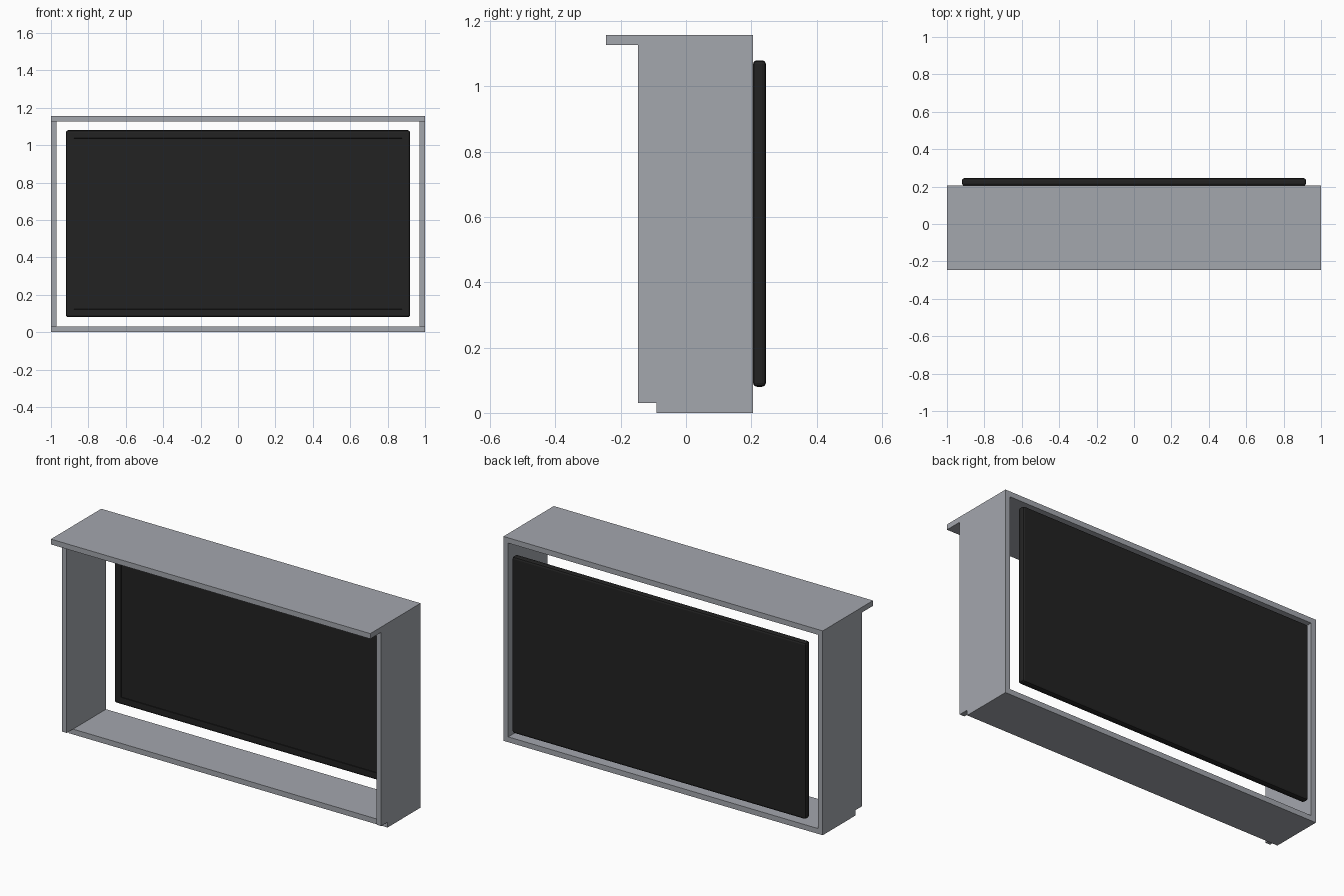
import bpy
import bmesh

cube = bpy.data.objects.get("Cube")
if cube:
    bpy.data.objects.remove(cube, do_unlink=True)


def material(name, color):
    m = bpy.data.materials.new(name)
    m.use_nodes = True
    m.diffuse_color = color
    bsdf = next(n for n in m.node_tree.nodes if n.type == 'BSDF_PRINCIPLED')
    bsdf.inputs["Base Color"].default_value = color
    bsdf.inputs["Roughness"].default_value = 0.6
    return m


grey = material("cabinet grey", (0.37, 0.385, 0.42, 1))
black = material("screen black", (0.016, 0.016, 0.016, 1))


def box(name, lo, hi, mat, edit=None):
    """Box between two corners, with an optional bmesh edit."""
    mesh = bpy.data.meshes.new(name)
    bm = bmesh.new()
    bmesh.ops.create_cube(bm, size=1)
    for v in bm.verts:
        for i in range(3):
            v.co[i] = lo[i] if v.co[i] < 0 else hi[i]
    if edit:
        edit(bm)
    bm.to_mesh(mesh)
    bm.free()
    mesh.materials.append(mat)
    obj = bpy.data.objects.new(name, mesh)
    bpy.context.collection.objects.link(obj)
    return obj


# Cabinet: overhanging top, set-back bottom and two side walls
T, BACK, TOP = 0.03, 0.205, 1.157
box("top_panel", (-1, -0.245, TOP - T), (1, BACK, TOP), grey)
box("bottom_panel", (-1, -0.09, 0), (1, BACK, T), grey)
for name, x in (("left_wall", 1 - T), ("right_wall", -1)):
    box(name, (x, -0.147, T), (x + T, BACK, TOP - T), grey)


# Display: rounded edges, slightly recessed screen on the front
def shape_display(bm):
    bmesh.ops.bevel(bm, geom=bm.edges[:], offset=0.012, segments=2,
                    profile=0.5, affect='EDGES')
    bm.normal_update()
    front = min(bm.faces, key=lambda f: f.calc_center_median().y - f.calc_area())
    front = max((f for f in bm.faces if f.normal.y < -0.9),
                key=lambda f: f.calc_area())
    bmesh.ops.inset_region(bm, faces=[front], thickness=0.043)
    bmesh.ops.inset_region(bm, faces=[front], thickness=0.001, depth=-0.003)


box("display", (-0.92, 0.205, 0.08), (0.92, 0.245, 1.08), black, shape_display)
